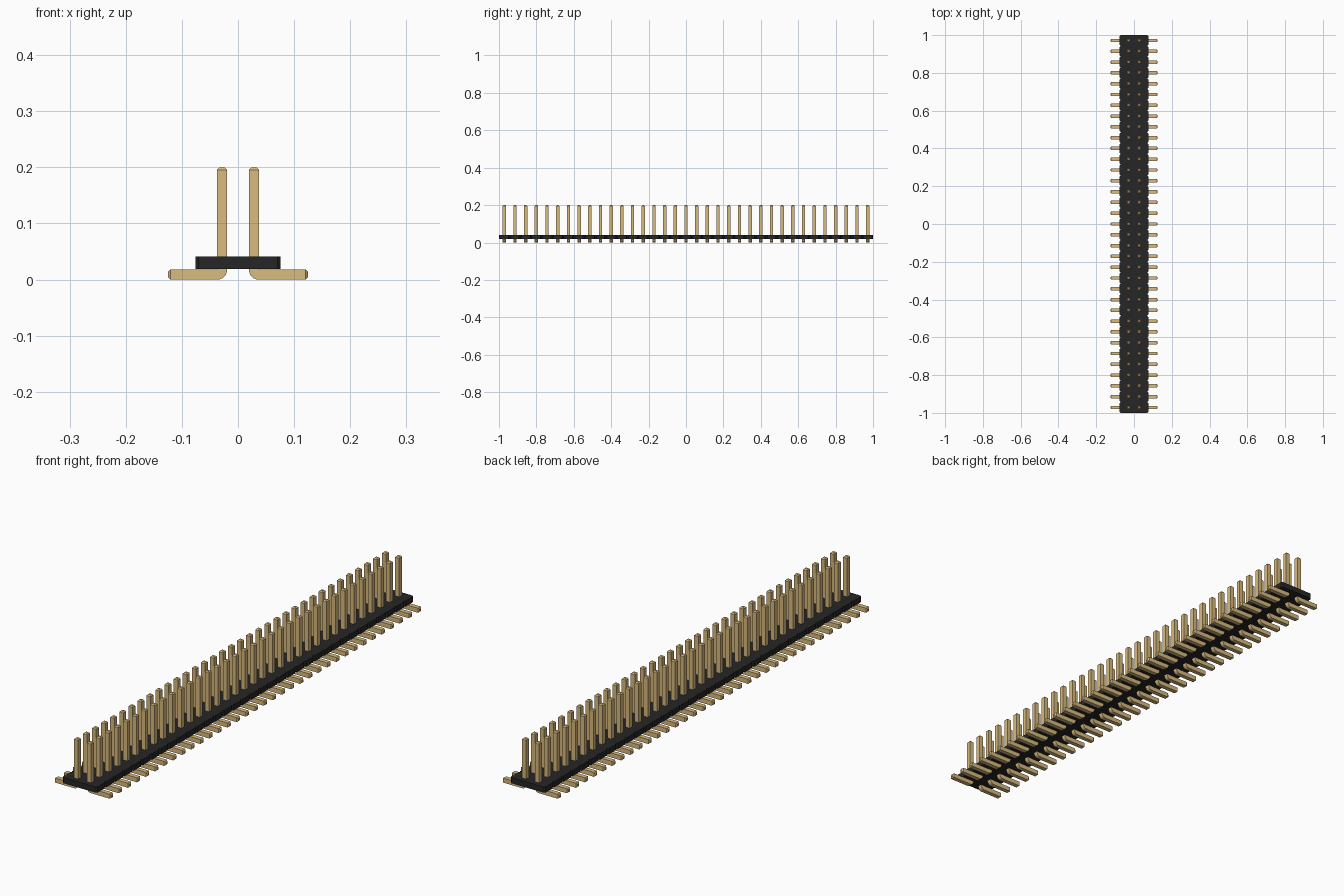
import bpy, bmesh, math

cube = bpy.data.objects.get("Cube")
if cube:
    bpy.data.objects.remove(cube, do_unlink=True)

COUNT = 35
PITCH = 2 / COUNT
PIN = 0.018            # square pin thickness
TOP, REACH = 0.2, 0.125
BASE_LOW, BASE_HIGH, BASE_HALF = 0.0185, 0.041, 0.076
NOTCH = 0.006


def material(name, rgb):
    m = bpy.data.materials.new(name)
    m.use_nodes = True
    m.diffuse_color = (*rgb, 1)
    m.node_tree.nodes["Principled BSDF"].inputs["Base Color"].default_value = (*rgb, 1)
    return m


def prism(name, points, offset, mat, tips=None):
    """Extrude a closed outline; optionally chamfer the end faces chosen by tips."""
    bm = bmesh.new()
    face = bm.faces.new([bm.verts.new(p) for p in points])
    moved = bmesh.ops.extrude_face_region(bm, geom=[face])["geom"]
    bmesh.ops.translate(bm, vec=offset,
                        verts=[v for v in moved if isinstance(v, bmesh.types.BMVert)])
    bmesh.ops.recalc_face_normals(bm, faces=bm.faces)
    if tips:
        edges = {e for f in bm.faces if tips(f.calc_center_median()) for e in f.edges}
        bmesh.ops.bevel(bm, geom=list(edges), offset=PIN / 4, segments=1,
                        affect='EDGES', profile=0.5)
    mesh = bpy.data.meshes.new(name)
    bm.to_mesh(mesh)
    bm.free()
    mesh.materials.append(mat)
    obj = bpy.data.objects.new(name, mesh)
    bpy.context.collection.objects.link(obj)
    return obj


black = material("black plastic", (0.02, 0.0195, 0.0195))
gold = material("gold metal", (0.70, 0.50, 0.21))

# Base strip: a chamfered segment for every row of pins
side = []
for i in range(COUNT):
    y0, y1 = -1 + i * PITCH, -1 + (i + 1) * PITCH
    if i == 0:
        side.append((BASE_HALF - NOTCH, y0))
    side += [(BASE_HALF, y0 + NOTCH), (BASE_HALF, y1 - NOTCH), (BASE_HALF - NOTCH, y1)]
outline = side + [(-x, y) for x, y in reversed(side)]
prism("base_strip", [(x, y, BASE_LOW) for x, y in outline],
      (0, 0, BASE_HIGH - BASE_LOW), black)

# Bent pin: upright post with a rounded heel and an outward foot
inner, outer = PITCH / 2 - PIN / 2, PITCH / 2 + PIN / 2
radius = 0.017
profile = [(outer, TOP), (inner, TOP)]
for k in range(7):
    a = math.pi + k * math.pi / 12
    profile.append((inner + radius + radius * math.cos(a), radius + radius * math.sin(a)))
profile += [(REACH, 0), (REACH, PIN), (outer, PIN)]
y = -1 + PITCH / 2 - PIN / 2
pin = prism("pins", [(x, y, z) for x, z in profile], (0, PIN, 0), gold,
            tips=lambda c: c.z > TOP - 0.001 or c.x > REACH - 0.001)

# Repeat along the strip and mirror to the other side
rows = pin.modifiers.new("rows", 'ARRAY')
rows.count = COUNT
rows.use_relative_offset = False
rows.use_constant_offset = True
rows.constant_offset_displace = (0, PITCH, 0)
pin.modifiers.new("other_side", 'MIRROR').use_axis = (True, False, False)
